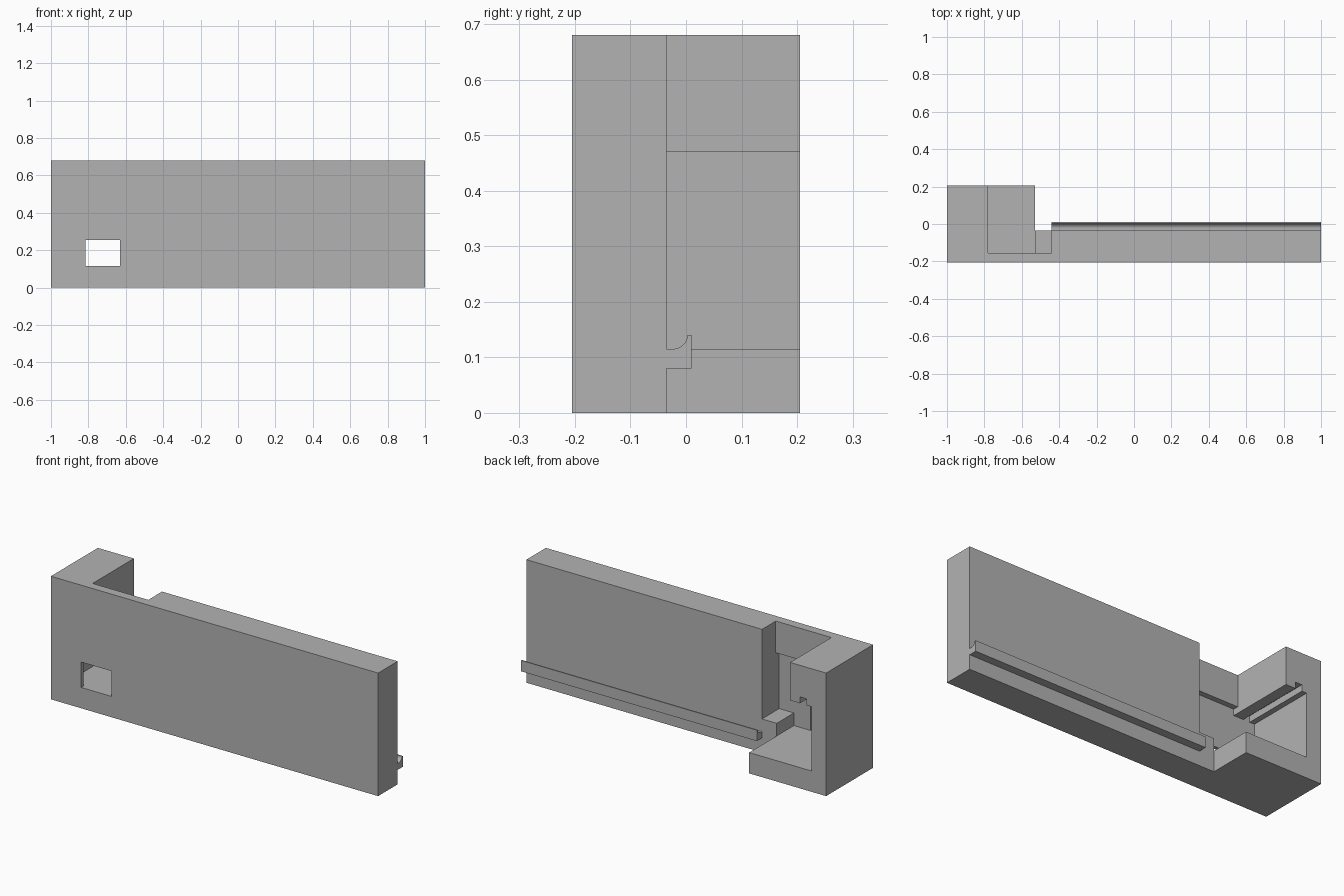
import bpy
import math
from mathutils import Vector

cube = bpy.data.objects.get("Cube")
if cube:
    bpy.data.objects.remove(cube, do_unlink=True)

grey = bpy.data.materials.new("light_grey")
grey.use_nodes = True
colour = (0.45, 0.45, 0.45, 1)
grey.diffuse_color = colour
grey.node_tree.nodes["Principled BSDF"].inputs["Base Color"].default_value = colour


def prism(name, profile, axis, start, end):
    """Extrude a closed 2D profile along the x, y or z axis."""
    place = {
        "x": lambda a, b, t: Vector((t, a, b)),
        "y": lambda a, b, t: Vector((a, t, b)),
        "z": lambda a, b, t: Vector((a, b, t)),
    }[axis]
    bm = bmesh.new()
    low = [bm.verts.new(place(a, b, start)) for a, b in profile]
    high = [bm.verts.new(place(a, b, end)) for a, b in profile]
    bm.faces.new(low)
    bm.faces.new(high)
    n = len(profile)
    for i in range(n):
        j = (i + 1) % n
        bm.faces.new((low[i], low[j], high[j], high[i]))
    bmesh.ops.recalc_face_normals(bm, faces=bm.faces)
    mesh = bpy.data.meshes.new(name)
    bm.to_mesh(mesh)
    bm.free()
    mesh.materials.append(grey)
    obj = bpy.data.objects.new(name, mesh)
    bpy.context.collection.objects.link(obj)
    return obj


def cut(target, cutter):
    """Subtract the cutter for good, then remove it."""
    mod = target.modifiers.new("cut", "BOOLEAN")
    mod.operation = "DIFFERENCE"
    mod.solver = "EXACT"
    mod.object = cutter
    cutter.hide_render = True
    bpy.context.view_layer.objects.active = target
    bpy.ops.object.modifier_apply(modifier=mod.name)
    bpy.data.objects.remove(cutter, do_unlink=True)


import bmesh

# Long front wall with a deep block at one end
FRONT, BACK, WALL_BACK = -0.205, 0.205, -0.035
body = prism("wall_and_end_block",
             [(-1, FRONT), (1, FRONT), (1, WALL_BACK), (-0.53, WALL_BACK),
              (-0.53, BACK), (-1, BACK)], "z", 0, 0.68)

# Stepped floor, undercut side and narrow roof groove of the pocket
lower = [(-0.44, 0.185), (-0.53, 0.185), (-0.53, 0.115), (-0.91, 0.115),
         (-0.91, 0.47), (-0.88, 0.47), (-0.88, 0.505), (-0.84, 0.505),
         (-0.84, 0.47), (-0.78, 0.47)]
# Keep the floor cut running out past the block side
cut(body, prism("pocket_cutter", lower + [(-0.78, 0.8), (-0.44, 0.8)],
                "y", -0.155, 0.3))

# Recess behind the thin front skin
cut(body, prism("recess_cutter", lower + [(-0.78, 0.505), (-0.44, 0.505)],
                "y", -0.185, -0.14))

# Window through the front skin
cut(body, prism("window_cutter",
                [(-0.815, 0.115), (-0.63, 0.115), (-0.63, 0.255), (-0.815, 0.255)],
                "y", -0.3, -0.17))

# Hooked rail along the back of the wall, with a concave upper side
radius, steps = 0.027, 12
arc = [(-0.024 + radius * math.sin(a), 0.14 - radius * math.cos(a) + 0.002)
       for a in (math.pi / 2 * i / steps for i in range(steps + 1))]
rail = prism("hooked_rail",
             [(0.01, 0.14), (0.01, 0.08), (WALL_BACK, 0.08), (WALL_BACK, 0.115)]
             + arc[:-1] + [(0.003, 0.14)], "x", -0.44, 1)

for obj in (body, rail):
    bpy.ops.object.select_all(action="DESELECT")
    obj.select_set(True)
    bpy.context.view_layer.objects.active = obj
    bpy.ops.object.shade_smooth_by_angle(angle=math.radians(30))
